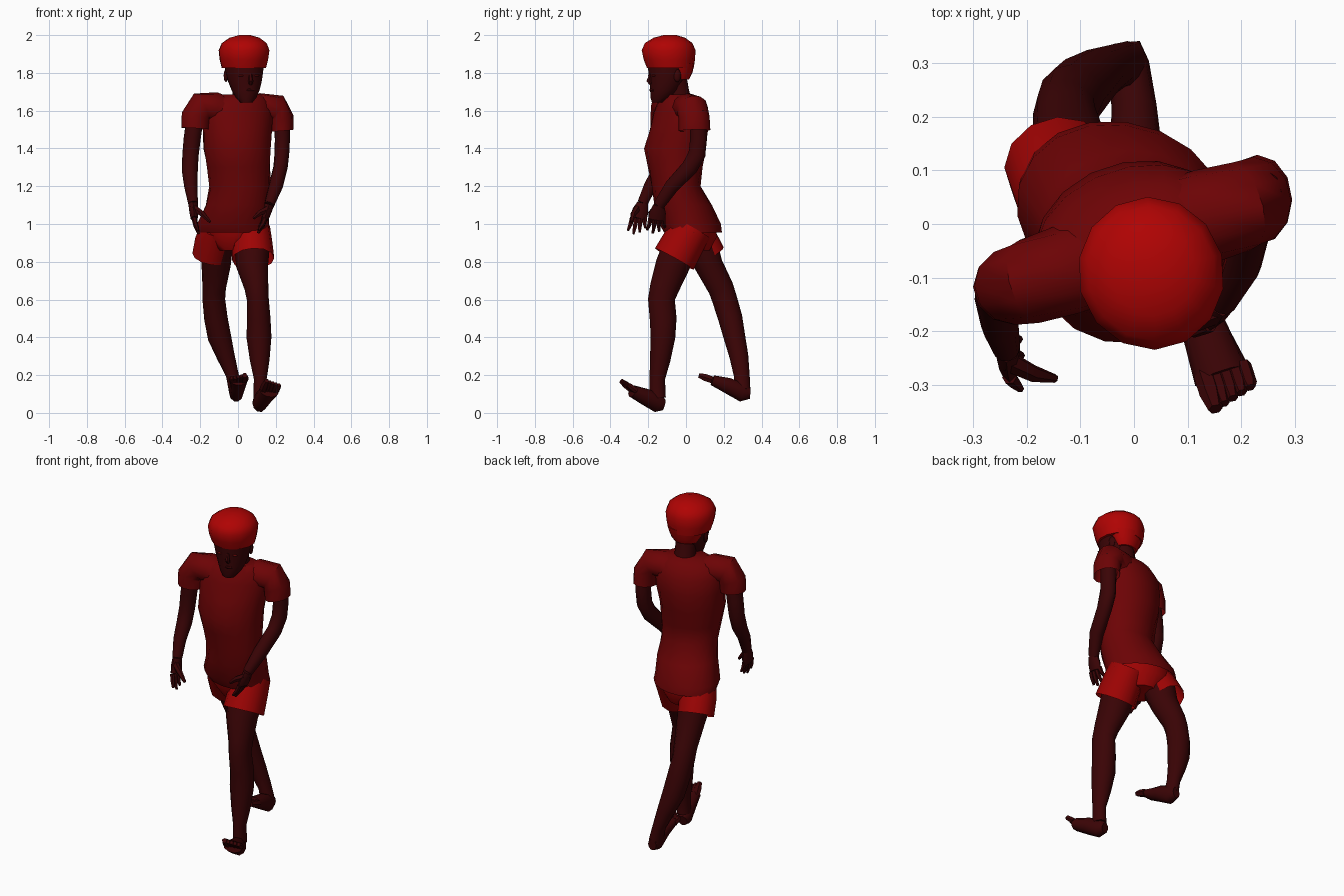
import bpy, bmesh, math
from mathutils import Vector

X, Y = Vector((1, 0, 0)), Vector((0, 1, 0))


def material(name, rgb):
    m = bpy.data.materials.new(name)
    m.diffuse_color = (*rgb, 1)
    return m


SKIN = material("skin", (0.042, 0.001, 0.0015))
SHIRT = material("shirt", (0.15, 0.001, 0.0015))
SHORTS = material("shorts", (0.34, 0.001, 0.001))
HAIR = material("hair", (0.43, 0.001, 0.001))
EYE = material("eye", (0.15, 0.003, 0.003))


def skin_rings(name, rings, mat, sides, start=True, end=True):
    """Bridge elliptical rings given as (centre, half axis u, half axis v)."""
    bm = bmesh.new()
    loops = []
    for c, u, v in rings:
        angles = [2 * math.pi * i / sides for i in range(sides)]
        loops.append([bm.verts.new(c + u * math.cos(a) + v * math.sin(a)) for a in angles])
    for a, b in zip(loops, loops[1:]):
        for i in range(sides):
            j = (i + 1) % sides
            bm.faces.new((a[i], a[j], b[j], b[i]))
    if start:
        bm.faces.new(loops[0][::-1])
    if end:
        bm.faces.new(loops[-1])
    bmesh.ops.recalc_face_normals(bm, faces=bm.faces)
    me = bpy.data.meshes.new(name)
    bm.to_mesh(me)
    bm.free()
    me.materials.append(mat)
    ob = bpy.data.objects.new(name, me)
    bpy.context.collection.objects.link(ob)
    bpy.ops.object.select_all(action='DESELECT')
    ob.select_set(True)
    bpy.context.view_layer.objects.active = ob
    bpy.ops.object.shade_smooth_by_angle(angle=math.radians(50))
    return ob


def tube(name, pts, mat, sides=10, ref=X, **caps):
    """Limb along points (x, y, z, radius along ref, other radius)."""
    cs = [Vector(p[:3]) for p in pts]
    rings = []
    for i, p in enumerate(pts):
        t = (cs[min(i + 1, len(cs) - 1)] - cs[max(i - 1, 0)]).normalized()
        u = (ref - t * ref.dot(t)).normalized()
        rings.append((cs[i], u * p[3], t.cross(u) * p[-1]))
    return skin_rings(name, rings, mat, sides, **caps)


def stack(name, rows, mat, sides=14, **caps):
    """Level rings (z, x, y, half width, half depth, yaw in degrees)."""
    rings = []
    for z, x, y, a, b, yaw in rows:
        r = math.radians(yaw)
        u = Vector((math.cos(r), math.sin(r), 0))
        rings.append((Vector((x, y, z)), u * a, Vector((-u.y, u.x, 0)) * b))
    return skin_rings(name, rings, mat, sides, **caps)


def ball(name, loc, scale, mat):
    rows = []
    for k in range(7):
        a = math.pi * (k + 0.15) / 6.3
        s = math.sin(a)
        rows.append((loc[2] - scale[2] * math.cos(a), loc[0], loc[1], scale[0] * s, scale[1] * s, 15))
    return stack(name, rows, mat, 8)


# Shirt body: shoulders twist against the hips
stack("shirt_body", [
    (0.955, -0.022, 0.037, 0.195, 0.152, -15),
    (1.00, -0.027, 0.022, 0.194, 0.162, -15),
    (1.10, 0.000, -0.015, 0.172, 0.152, -8),
    (1.20, 0.010, -0.052, 0.162, 0.131, 0),
    (1.30, 0.003, -0.057, 0.169, 0.144, 8),
    (1.40, -0.005, -0.058, 0.180, 0.164, 15),
    (1.50, -0.003, -0.037, 0.187, 0.152, 18),
    (1.59, 0.000, -0.031, 0.190, 0.136, 18),
    (1.65, 0.006, -0.034, 0.168, 0.106, 18),
    (1.685, 0.022, -0.040, 0.105, 0.072, 18)], SHIRT, 18, start=False)

# Puffed short sleeves
tube("right_sleeve", [(-0.06, -0.062, 1.585, 0.085), (-0.13, -0.087, 1.62, 0.084, 0.080),
                      (-0.195, -0.107, 1.62, 0.080), (-0.222, -0.115, 1.57, 0.073, 0.078),
                      (-0.226, -0.117, 1.505, 0.070, 0.074)], SHIRT, 12, Y, end=False)
tube("left_sleeve", [(0.07, -0.005, 1.58, 0.088), (0.135, 0.015, 1.615, 0.088, 0.080),
                     (0.200, 0.033, 1.612, 0.084, 0.078), (0.225, 0.043, 1.56, 0.082, 0.070),
                     (0.230, 0.045, 1.495, 0.084, 0.065)], SHIRT, 12, Y, end=False)

# Shorts
stack("shorts_seat", [(1.02, -0.02, 0.025, 0.165, 0.135, -15), (0.93, -0.02, 0.03, 0.165, 0.13, -15),
                      (0.86, -0.02, 0.035, 0.09, 0.09, -15)], SHORTS)
tube("left_shorts_leg", [(0.070, 0.03, 0.98, 0.10, 0.11), (0.075, -0.015, 0.90, 0.107, 0.113),
                         (0.080, -0.062, 0.815, 0.112, 0.117)], SHORTS, 12, end=False)
tube("right_shorts_leg", [(-0.110, 0.03, 0.98, 0.09, 0.10), (-0.128, 0.07, 0.91, 0.10, 0.10),
                          (-0.143, 0.113, 0.83, 0.10, 0.098)], SHORTS, 12, end=False)

# Legs
tube("left_leg", [
    (0.075, -0.02, 0.90, 0.095), (0.075, -0.072, 0.78, 0.085, 0.090), (0.098, -0.115, 0.66, 0.063, 0.077),
    (0.105, -0.130, 0.60, 0.058, 0.071), (0.110, -0.121, 0.50, 0.062, 0.071),
    (0.111, -0.122, 0.40, 0.066, 0.065), (0.115, -0.137, 0.28, 0.052, 0.054),
    (0.118, -0.152, 0.18, 0.034, 0.041), (0.118, -0.150, 0.08, 0.037, 0.043)], SKIN, 12)
tube("right_leg", [
    (-0.115, 0.075, 0.90, 0.090), (-0.116, 0.122, 0.78, 0.077, 0.074), (-0.126, 0.185, 0.66, 0.062, 0.068),
    (-0.128, 0.205, 0.60, 0.060, 0.066), (-0.117, 0.235, 0.50, 0.062, 0.064),
    (-0.098, 0.257, 0.40, 0.062, 0.057), (-0.065, 0.280, 0.30, 0.048, 0.050),
    (-0.030, 0.295, 0.20, 0.034, 0.042), (-0.012, 0.298, 0.12, 0.037, 0.043)], SKIN, 12)

# Feet with toes
tube("left_foot", [(0.105, -0.118, 0.042, 0.026, 0.030), (0.113, -0.148, 0.050, 0.039, 0.050),
                   (0.138, -0.215, 0.085, 0.045, 0.046), (0.165, -0.285, 0.115, 0.054, 0.033)], SKIN)
tube("right_foot", [(-0.014, 0.338, 0.105, 0.025, 0.032), (-0.010, 0.300, 0.106, 0.038, 0.050),
                    (0.000, 0.220, 0.145, 0.042, 0.044), (0.004, 0.140, 0.173, 0.048, 0.028)], SKIN)


def toes(name, inner, outer, reach):
    a, b, r = Vector(inner), Vector(outer), Vector(reach)
    for i in range(5):
        p = a.lerp(b, i / 4)
        size = 0.021 if i == 0 else 0.0155
        q, e = p + r * 0.55, p + r * (1 - 0.08 * i)
        tube(f"{name}_{i + 1}", [(*p, size), (*q, size), (*e, size * 0.65)], SKIN, 6)


toes("left_toe", (0.132, -0.282, 0.120), (0.203, -0.262, 0.115), (0.02, -0.063, 0.05))
toes("right_toe", (0.034, 0.138, 0.175), (-0.033, 0.155, 0.168), (0.002, -0.070, 0.024))

# Arms
tube("left_arm", [(0.230, 0.060, 1.60, 0.045), (0.235, 0.066, 1.45, 0.040, 0.046),
                  (0.232, 0.058, 1.37, 0.039, 0.048), (0.225, 0.020, 1.30, 0.038, 0.046),
                  (0.200, -0.075, 1.20, 0.038, 0.040), (0.165, -0.143, 1.10, 0.027, 0.031)], SKIN)
tube("right_arm", [(-0.222, -0.115, 1.60, 0.045), (-0.243, -0.115, 1.45, 0.045),
                   (-0.252, -0.118, 1.36, 0.043), (-0.255, -0.140, 1.28, 0.042),
                   (-0.250, -0.190, 1.20, 0.035), (-0.238, -0.230, 1.11, 0.026, 0.029)], SKIN)


# Hands: palm, four fingers and a thumb
def hand(side, wrist, knuckles, bend, thumb):
    w, k, b, t = map(Vector, (wrist, knuckles, bend, thumb))
    m = w.lerp(k, 0.5)
    tube(side + "_palm", [(*w, 0.025, 0.029), (*m, 0.023, 0.043), (*k, 0.019, 0.044)], SKIN, 8)
    for i, length in enumerate((0.85, 1.0, 0.95, 0.75)):
        off = Vector((0, -0.033 + 0.022 * i, 0.004 * abs(i - 1)))
        p = k + off
        q = p + (b + off * 0.3) * length * 0.5
        e = p + (b + off * 0.5) * length + Vector((b.x * 0.3, 0, 0))
        tube(f"{side}_finger_{i + 1}", [(*p, 0.014), (*q, 0.0125), (*e, 0.007)], SKIN, 6)
    p = w.lerp(k, 0.3) + Vector((0, -0.018, 0))
    q = p.lerp(t, 0.55) + Vector((0, -0.006, 0.008))
    tube(side + "_thumb", [(*p, 0.020), (*q, 0.016), (*t, 0.008)], SKIN, 6, Y)


hand("left", (0.165, -0.143, 1.10), (0.142, -0.155, 1.025), (-0.028, -0.004, -0.073), (0.082, -0.19, 1.03))
hand("right", (-0.238, -0.230, 1.11), (-0.232, -0.252, 1.03), (0.018, -0.010, -0.083), (-0.147, -0.288, 1.01))

# Neck and head, bowed forward
tube("neck", [(0.025, -0.025, 1.62, 0.068), (0.030, -0.038, 1.70, 0.057), (0.033, -0.055, 1.80, 0.057)], SKIN)
stack("head", [
    (1.642, 0.045, -0.150, 0.032, 0.030, 15), (1.670, 0.043, -0.132, 0.056, 0.056, 15),
    (1.710, 0.040, -0.112, 0.076, 0.078, 15), (1.760, 0.036, -0.100, 0.092, 0.094, 15),
    (1.810, 0.033, -0.095, 0.102, 0.105, 15), (1.880, 0.030, -0.090, 0.108, 0.115, 15)], SKIN)
tube("nose", [(0.066, -0.186, 1.795, 0.008), (0.068, -0.197, 1.757, 0.014), (0.066, -0.186, 1.742, 0.011)], SKIN, 6)
tube("mouth", [(0.040, -0.182, 1.707, 0.005), (0.062, -0.186, 1.710, 0.009),
               (0.086, -0.174, 1.707, 0.005)], SKIN, 6, Y)
for s, label in ((-1, "right"), (1, "left")):
    c, d = math.cos(math.radians(15)), math.sin(math.radians(15))
    at = lambda across, fwd, z: (0.034 + s * across * c + fwd * d, -0.097 + s * across * d - fwd * c, z)
    ball(label + "_eye", at(0.042, 0.088, 1.785), (0.016, 0.009, 0.005), EYE)
    ball(label + "_ear", at(0.094, -0.028, 1.785), (0.012, 0.020, 0.034), SKIN)

# Cropped rounded hair with a lower nape
stack("hair", [
    (1.825, 0.031, -0.083, 0.118, 0.124, 15), (1.870, 0.031, -0.088, 0.130, 0.136, 15),
    (1.920, 0.032, -0.092, 0.136, 0.143, 15), (1.958, 0.033, -0.092, 0.120, 0.126, 15),
    (1.986, 0.035, -0.088, 0.080, 0.084, 15), (2.000, 0.036, -0.085, 0.030, 0.034, 15)], HAIR)
stack("nape_hair", [(1.765, 0.025, -0.035, 0.066, 0.050, 15), (1.80, 0.026, -0.035, 0.086, 0.068, 15),
                    (1.85, 0.027, -0.040, 0.105, 0.083, 15)], HAIR)
